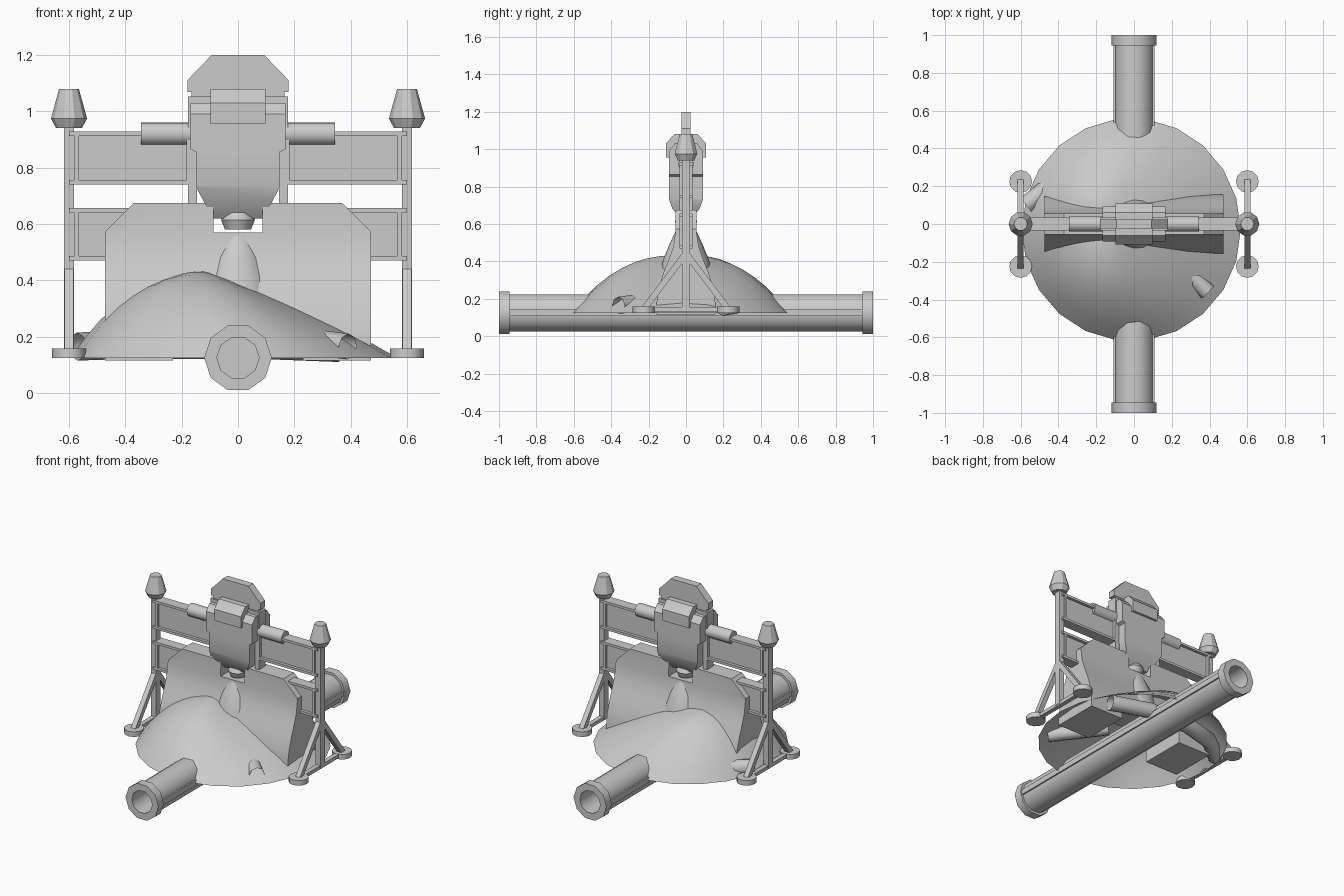
import bpy, bmesh, math
from mathutils import Vector, Matrix

if "Cube" in bpy.data.objects:
    bpy.data.objects.remove(bpy.data.objects["Cube"], do_unlink=True)

grey = bpy.data.materials.new("plain grey")
grey.use_nodes = True
grey.diffuse_color = (0.6, 0.6, 0.6, 1)
grey.node_tree.nodes["Principled BSDF"].inputs["Base Color"].default_value = (0.6, 0.6, 0.6, 1)


def finish(bm, name, smooth=None):
    bmesh.ops.recalc_face_normals(bm, faces=bm.faces)
    me = bpy.data.meshes.new(name)
    bm.to_mesh(me)
    bm.free()
    me.materials.append(grey)
    if smooth:
        me.shade_smooth()
        me.set_sharp_from_angle(angle=math.radians(smooth))
    ob = bpy.data.objects.new(name, me)
    bpy.context.collection.objects.link(ob)
    return ob


def box(name, x, y, z):
    bm = bmesh.new()
    bmesh.ops.create_cube(bm, size=1)
    for v in bm.verts:
        v.co = [r[0] if c < 0 else r[1] for c, r in zip(v.co, (x, y, z))]
    return finish(bm, name)


def prism(name, outline, axis, lo, hi, cuts=(), smooth=None):
    """Extrude a closed outline along x or y, then trim it with planes."""
    bm = bmesh.new()
    place = (lambda p: (lo, *p)) if axis == "x" else (lambda p: (p[0], lo, p[1]))
    face = bm.faces.new([bm.verts.new(place(p)) for p in outline])
    ext = bmesh.ops.extrude_face_region(bm, geom=[face])["geom"]
    step = Vector((hi - lo, 0, 0) if axis == "x" else (0, hi - lo, 0))
    bmesh.ops.translate(bm, vec=step, verts=[g for g in ext if isinstance(g, bmesh.types.BMVert)])
    for co, no in cuts:
        geom = bm.verts[:] + bm.edges[:] + bm.faces[:]
        cut = bmesh.ops.bisect_plane(bm, geom=geom, plane_co=co, plane_no=no, clear_outer=True)
        edges = [g for g in cut["geom_cut"] if isinstance(g, bmesh.types.BMEdge)]
        bmesh.ops.contextual_create(bm, geom=edges)
    return finish(bm, name, smooth)


def lathe(name, profile, sides, start, direction=(0, 0, 1), smooth=None, turn=0):
    """Spin (radius, height) points round an axis; zero radius closes an end."""
    bm = bmesh.new()
    rings = []
    for r, h in profile:
        n = sides if r else 1
        rings.append([bm.verts.new((r * math.cos(turn + math.tau * i / sides),
                                    r * math.sin(turn + math.tau * i / sides), h)) for i in range(n)])
    for a, b in zip(rings, rings[1:]):
        for i in range(sides):
            j = (i + 1) % sides
            loop = [a[i % len(a)], a[j % len(a)], b[j % len(b)], b[i % len(b)]]
            bm.faces.new(list(dict.fromkeys(loop)))
    rot = Vector(direction).to_track_quat("Z", "Y").to_matrix().to_4x4()
    bmesh.ops.transform(bm, matrix=Matrix.Translation(start) @ rot, verts=bm.verts)
    return finish(bm, name, smooth)


def rod(name, a, b, r, sides=4, turn=math.pi / 4):
    d = Vector(b) - Vector(a)
    return lathe(name, [(0, 0), (r, 0), (r, d.length), (0, d.length)], sides, a, d, turn=turn,
                 smooth=40 if sides > 8 else None)


def tube(name, path, r):
    """Open-ended bent pipe."""
    cu = bpy.data.curves.new(name, "CURVE")
    cu.dimensions = "3D"
    cu.bevel_depth = r
    cu.bevel_resolution = 2
    sp = cu.splines.new("POLY")
    sp.points.add(len(path) - 1)
    for p, co in zip(sp.points, path):
        p.co = (*co, 1)
    cu.materials.append(grey)
    bpy.context.collection.objects.link(bpy.data.objects.new(name, cu))


# Long ground pipe with flanged, hollow ends and side ribs
pipe = [(0, 0.35), (0.075, 0.35), (0.075, 0), (0.12, 0), (0.12, 0.055), (0.104, 0.055)]
pipe += [(r, 2 - h) for r, h in reversed(pipe)]
lathe("ground_pipe", pipe, 10, (0, -1, 0.125), (0, 1, 0), smooth=38)
for s in (-1, 1):
    box("pipe_rib", sorted((s * 0.085, s * 0.108)), (-0.945, 0.945), (0.107, 0.142))

# Earth mound: open shell with an off-centre summit
bm = bmesh.new()
SEG, RINGS, PEAK = 22, 9, Vector((-0.13, 0.0))
summit = bm.verts.new((PEAK.x, PEAK.y, 0.43))
prev = None
for k in range(1, RINGS + 1):
    t = k / RINGS
    ring = []
    for i in range(SEG):
        a = math.tau * i / SEG
        rim = Vector((-0.015 + 0.58 * math.cos(a), -0.03 + 0.59 * math.sin(a)))
        p = PEAK.lerp(rim, t)
        power = 2.4 - 1.2 * max(0, math.cos(a))
        bump = 0.012 * math.sin(3 * a + 1) * t * (1 - t) * 4
        ring.append(bm.verts.new((p.x, p.y, 0.125 + 0.305 * (1 - t ** power) + bump)))
    for i in range(SEG):
        j = (i + 1) % SEG
        if prev:
            bm.faces.new((prev[i], ring[i], ring[j], prev[j]))
        else:
            bm.faces.new((summit, ring[i], ring[j]))
    prev = ring
finish(bm, "earth_mound", 60)

# Buried pipes poking out of the mound
tube("front_buried_pipe", [(0.12, -0.1, 0.2), (0.39, -0.36, 0.165)], 0.046)
tube("rear_buried_pipe", [(0.36, 0.2, 0.16), (0.1, 0.27, 0.17), (-0.2, 0.28, 0.17),
                          (-0.42, 0.22, 0.17), (-0.57, 0.1, 0.165)], 0.05)

# Flared wall with chamfered shoulders, central notch and open arch below
half = [(0.055, 0.675), (0.056, 0.56), (0.068, 0.48), (0.092, 0.41),
        (0.12, 0.34), (0.145, 0.26), (0.157, 0.18), (0.157, 0.115)]
wall = half + [(-y, z) for y, z in reversed(half)]
arch = ((0, 0, 0.28), (0, 0, -1))
for s in (-1, 1):
    prism("wall_end", wall, "x", s * 0.23, s * 0.473, [((s * 0.37, 0, 0.675), (s, 0, 1))], 30)
    prism("wall_shoulder", wall, "x", s * 0.087, s * 0.23, [arch], 30)
prism("wall_notch_base", wall, "x", -0.087, 0.087, [arch, ((0, 0, 0.57), (0, 0, 1))], 30)
lathe("wall_cone", [(0, 0), (0.15, 0), (0.122, 0.11), (0.085, 0.2), (0.052, 0.268), (0, 0.268)],
      16, (0, 0, 0.3), smooth=50)

for s in (-1, 1):
    # Corner posts with tapered lanterns
    x = s * 0.6
    box("post", (x - 0.018, x + 0.018), (-0.022, 0.022), (0.14, 0.95))
    lathe("lantern", [(0, 0), (0.046, 0), (0.064, 0.035), (0.035, 0.14), (0, 0.14)], 10, (x, 0, 0.94), smooth=30)
    # Trestle legs and foot pads
    box("foot_beam", (x - 0.015, x + 0.015), (-0.2, 0.2), (0.132, 0.156))
    for t in (-1, 1):
        rod("trestle_leg", (x, t * 0.01, 0.43), (x, t * 0.225, 0.145), 0.023)
        rod("foot_pad", (x, t * 0.225, 0.125), (x, t * 0.225, 0.158), 0.06, 12, 0)
    # Framed side panels
    for z0, z1 in ((0.74, 0.928), (0.47, 0.657)):
        inner, outer = 0.165, 0.6
        span = sorted((s * inner, s * outer))
        box("panel", span, (-0.015, 0.015), (z0 + 0.01, z1 - 0.01))
        box("panel_rail", span, (-0.034, 0.034), (z0, z0 + 0.016))
        box("panel_rail", span, (-0.034, 0.034), (z1 - 0.016, z1))
        for e in (inner, outer - 0.035):
            box("panel_stile", sorted((s * e, s * (e + 0.017))), (-0.034, 0.034), (z0, z1))
    # Uprights beside the hanging unit and its side barrels
    box("unit_upright", sorted((s * 0.146, s * 0.178)), (-0.034, 0.034), (0.6, 1.05))
    rod("side_barrel", (s * 0.1, 0, 0.92), (s * 0.345, 0, 0.92), 0.041, 16, 0)

# Hanging unit: thick body tapering towards its rounded underside
body = [(-0.09, 0.62), (0.09, 0.62), (0.148, 0.73), (0.148, 0.855), (0.168, 0.865),
        (0.168, 1.03), (-0.168, 1.03), (-0.168, 0.865), (-0.148, 0.855), (-0.148, 0.73)]
trim = [((0, s * y, z), (0, s, n)) for y, z, n in ((0.09, 0.73, -0.35), (0.075, 0.685, -0.8),
                                                  (0.092, 0.99, 0.8)) for s in (-1, 1)]
prism("unit_body", body, "y", -0.092, 0.092, trim, 32)
hood = [(-0.108, 0.955), (0.108, 0.955), (0.108, 1.03), (0.062, 1.08), (-0.062, 1.08), (-0.108, 1.03)]
prism("unit_hood", hood, "x", -0.097, 0.097)
lathe("unit_nozzle", [(0, 0), (0.046, 0), (0.06, 0.035), (0.045, 0.06), (0, 0.06)], 12, (0, 0, 0.58), smooth=30)

# Crown plate
box("crown_neck", (-0.165, 0.165), (-0.022, 0.022), (1.0, 1.075))
box("crown_strip", (-0.178, 0.178), (-0.034, 0.034), (1.03, 1.052))
crown = [(-0.18, 1.068), (0.18, 1.068), (0.18, 1.11), (0.093, 1.2), (-0.093, 1.2), (-0.18, 1.11)]
prism("crown_plate", crown, "y", -0.025, 0.025)
